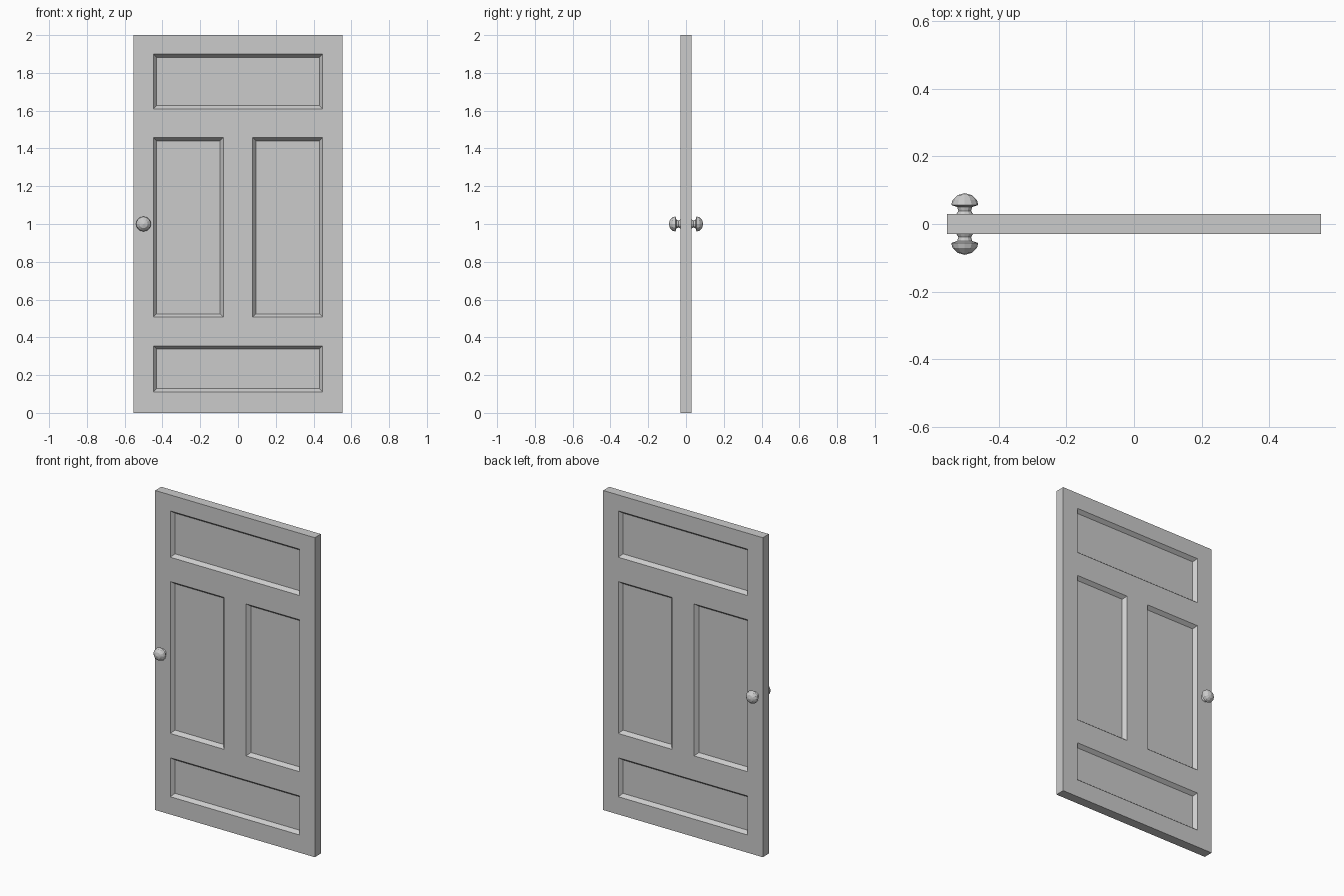
import bpy, bmesh, math
from mathutils import Vector, Matrix

if "Cube" in bpy.data.objects:
    bpy.data.objects.remove(bpy.data.objects["Cube"])

HALF_W, HEIGHT, HALF_T = 0.553, 2.0, 0.03
BEVEL, DEPTH = 0.0175, 0.022

# recessed panels: x0, x1, z0, z1
PANELS = [(-0.448, 0.448, 1.61, 1.90),
          (-0.448, -0.077, 0.507, 1.458),
          (0.077, 0.448, 0.507, 1.458),
          (-0.448, 0.448, 0.111, 0.355)]


def finish(bm, name):
    """Store the front half as an object and mirror it to the back."""
    mesh = bpy.data.meshes.new(name)
    bm.to_mesh(mesh)
    bm.free()
    obj = bpy.data.objects.new(name, mesh)
    bpy.context.collection.objects.link(obj)
    mirror = obj.modifiers.new("both_sides", 'MIRROR')
    mirror.use_axis = (False, True, False)
    return obj


def door_slab():
    # front face as a grid cut along the panel edges
    bm = bmesh.new()
    xs = sorted({-HALF_W, HALF_W} | {v for p in PANELS for v in p[:2]})
    zs = sorted({0.0, HEIGHT} | {v for p in PANELS for v in p[2:]})
    grid = [[bm.verts.new((x, -HALF_T, z)) for x in xs] for z in zs]
    for j in range(len(zs) - 1):
        for i in range(len(xs) - 1):
            bm.faces.new((grid[j][i], grid[j][i + 1],
                          grid[j + 1][i + 1], grid[j + 1][i]))
    bm.normal_update()

    # outer edges run back to the mirror plane
    rim = [e for e in bm.edges if e.is_boundary]
    ext = bmesh.ops.extrude_edge_only(bm, edges=rim)
    for v in ext["geom"]:
        if isinstance(v, bmesh.types.BMVert):
            v.co.y = 0.0
    bm.normal_update()

    # sink each panel with a sloped border
    for x0, x1, z0, z1 in PANELS:
        inside = []
        for f in bm.faces:
            c = f.calc_center_median()
            if x0 < c.x < x1 and z0 < c.z < z1 and c.y < -HALF_T + 1e-4:
                inside.append(f)
        bmesh.ops.inset_region(bm, faces=inside, thickness=BEVEL,
                               depth=0.0, use_even_offset=True)
        for v in {v for f in inside for v in f.verts}:
            v.co.y = -HALF_T + DEPTH
        bm.normal_update()
    return finish(bm, "door_slab")


def door_knob():
    # lathe profile: radius, distance from the door centre plane
    profile = [(0.0, 0.028), (0.025, 0.028), (0.019, 0.039), (0.022, 0.05),
               (0.040, 0.056), (0.036, 0.071), (0.022, 0.085), (0.0, 0.091)]
    bm = bmesh.new()
    centre = Vector((-0.5, 0, 1.0))
    verts = [bm.verts.new(centre + Vector((r, -d, 0))) for r, d in profile]
    edges = [bm.edges.new(pair) for pair in zip(verts, verts[1:])]
    bmesh.ops.spin(bm, geom=verts + edges, cent=centre, axis=(0, 1, 0),
                   angle=math.tau, steps=12, use_merge=True)
    bmesh.ops.remove_doubles(bm, verts=bm.verts, dist=1e-4)
    bmesh.ops.recalc_face_normals(bm, faces=bm.faces)
    return finish(bm, "door_knobs")


door_slab()
door_knob()
